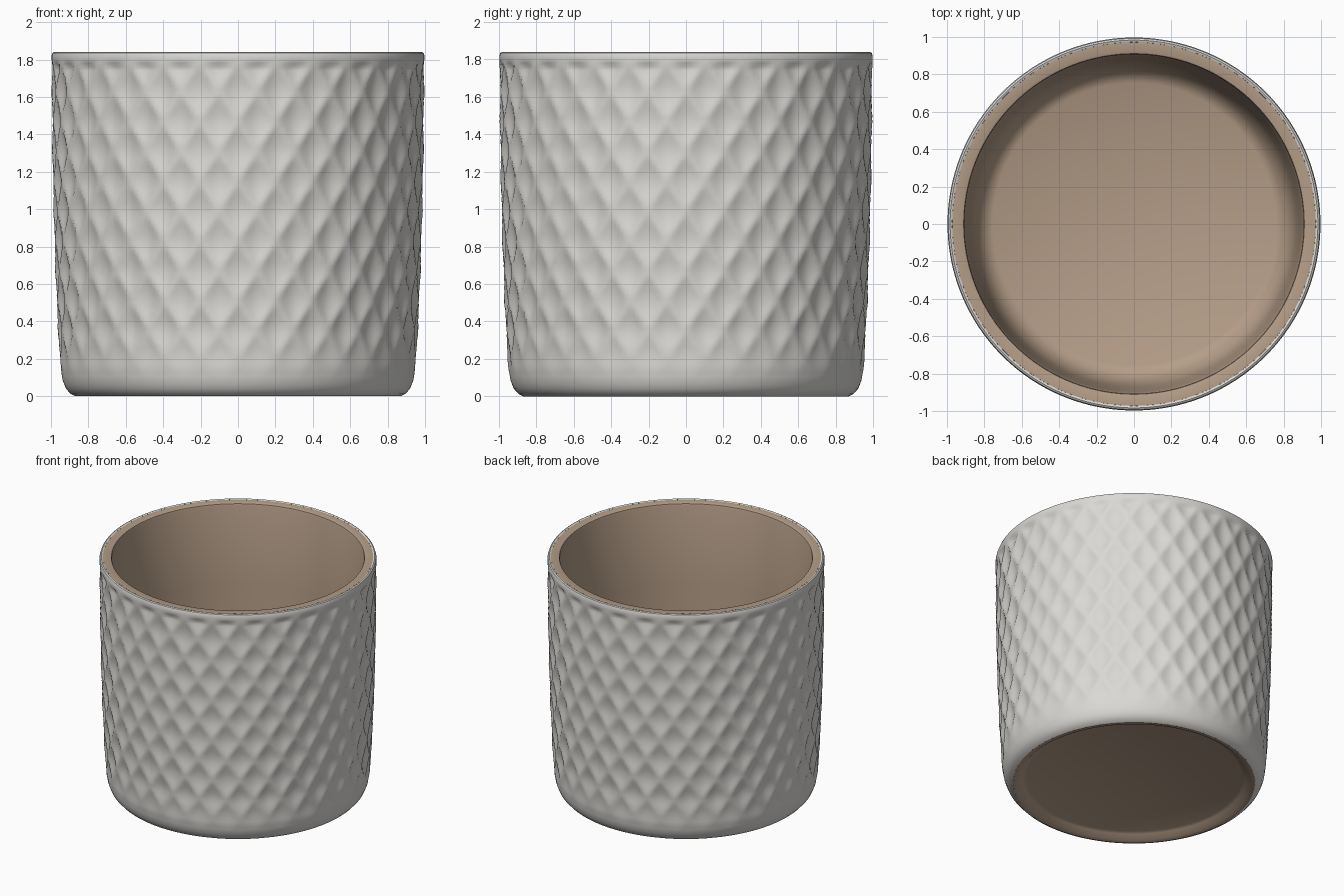
import bpy, bmesh, math

cube = bpy.data.objects.get("Cube")
if cube:
    bpy.data.objects.remove(cube, do_unlink=True)

SEGMENTS = 300      # ten steps across each dimple
DIMPLES = 30        # dimples around the pot
DIMPLE_HEIGHT = 0.32
DEPTH = 0.022
PATTERN_TOP = 1.79


def material(name, colour):
    mat = bpy.data.materials.new(name)
    mat.use_nodes = True
    mat.diffuse_color = (*colour, 1)
    bsdf = mat.node_tree.nodes["Principled BSDF"]
    bsdf.inputs["Base Color"].default_value = (*colour, 1)
    bsdf.inputs["Roughness"].default_value = 0.6
    return mat


def smoothstep(a, b, x):
    t = min(max((x - a) / (b - a), 0), 1)
    return t * t * (3 - 2 * t)


def dimple(theta, z):
    """Depth of the diamond dimples at a point on the wall."""
    u = DIMPLES * theta / 2
    v = math.pi * (z - PATTERN_TOP) / DIMPLE_HEIGHT
    shape = abs(math.cos(u + v + math.pi / 2) * math.cos(u - v - math.pi / 2)) ** 0.8
    fade = smoothstep(0.06, 0.4, z) * (1 - smoothstep(1.755, 1.79, z))
    return DEPTH * shape * fade


def lathe(name, profile, mat, segments, relief=None):
    """Spin a (radius, height) profile around z; a zero radius closes it."""
    bm = bmesh.new()
    rings = []
    for r, z in profile:
        if r == 0:
            rings.append([bm.verts.new((0, 0, z))] * segments)
            continue
        ring = []
        for i in range(segments):
            t = 2 * math.pi * i / segments - math.pi / 2
            rr = r - (relief(t + math.pi / 2, z) if relief else 0)
            ring.append(bm.verts.new((rr * math.cos(t), rr * math.sin(t), z)))
        rings.append(ring)
    for low, high in zip(rings, rings[1:]):
        for i in range(segments):
            k = (i + 1) % segments
            corners = dict.fromkeys((low[i], low[k], high[k], high[i]))
            bm.faces.new(list(corners))
    mesh = bpy.data.meshes.new(name)
    bm.to_mesh(mesh)
    bm.free()
    mesh.materials.append(mat)
    obj = bpy.data.objects.new(name, mesh)
    bpy.context.collection.objects.link(obj)
    bpy.ops.object.select_all(action='DESELECT')
    obj.select_set(True)
    bpy.context.view_layer.objects.active = obj
    bpy.ops.object.shade_smooth_by_angle(angle=math.radians(40))
    return obj


def resample(points, step):
    """Add even steps along a coarse profile."""
    out = []
    for (r0, z0), (r1, z1) in zip(points, points[1:]):
        n = max(1, round(math.hypot(r1 - r0, z1 - z0) / step))
        out += [(r0 + (r1 - r0) * i / n, z0 + (z1 - z0) * i / n) for i in range(n)]
    return out + [points[-1]]


glaze = material("pale grey glaze", (0.70, 0.69, 0.66))
clay = material("tan clay", (0.46, 0.34, 0.245))

# Glazed outer wall: rounded foot, slight flare, plain rounded lip
wall = [(0.87, 0), (0.895, 0.012), (0.92, 0.04), (0.938, 0.085), (0.95, 0.15),
        (0.96, 0.28), (0.972, 0.5), (0.985, 0.85), (0.994, 1.25), (0.997, 1.6),
        (0.997, 1.82), (0.992, 1.835), (0.983, 1.84), (0.972, 1.836)]
lathe("glazed_wall", resample(wall, 0.02), glaze, SEGMENTS, dimple)

# Clay interior: flat rim, tapering wall, wide curve into the floor
inside = [(0.972, 1.836), (0.92, 1.836), (0.911, 1.832), (0.907, 1.82),
          (0.895, 1.2), (0.88, 0.6), (0.868, 0.36), (0.855, 0.26),
          (0.83, 0.185), (0.795, 0.14), (0.755, 0.12), (0, 0.12)]
lathe("clay_interior", inside, clay, 100)

# Clay underside: recessed disc with a sloping foot ring
underside = [(0, 0.045), (0.775, 0.045), (0.80, 0.035), (0.835, 0.004), (0.87, 0)]
lathe("clay_underside", underside, clay, 100)
